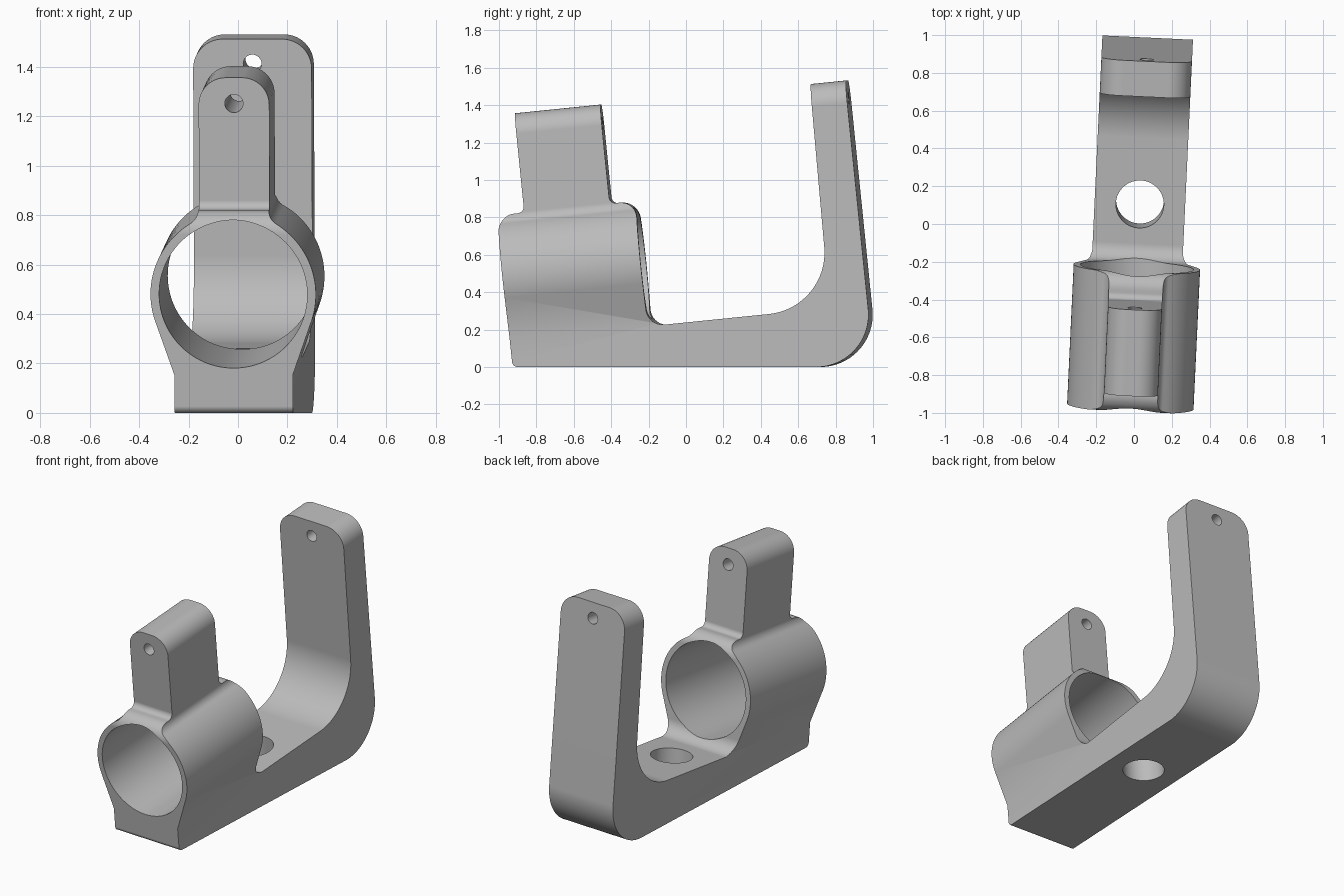
import bpy, bmesh, math
from mathutils import Vector, Matrix

if "Cube" in bpy.data.objects:
    bpy.data.objects.remove(bpy.data.objects["Cube"])

TILT, YAW = math.radians(5.8), math.radians(-2.7)
AXIS = Vector((0, math.cos(TILT), math.sin(TILT)))    # bore direction
UP = Vector((0, -math.sin(TILT), math.cos(TILT)))     # tower direction
ORIGIN = Vector((0, -0.96, 0))
SEAM = -0.06                                          # where ring block meets bracket


def rounded(points, steps=14):
    """Polygon of (a, b, radius) with filleted corners."""
    out = []
    n = len(points)
    for i, (a, b, r) in enumerate(points):
        p = Vector((a, b))
        if r == 0:
            out.append(p)
            continue
        d0 = (Vector(points[i - 1][:2]) - p).normalized()
        d1 = (Vector(points[(i + 1) % n][:2]) - p).normalized()
        half = d0.angle(d1) / 2
        c = p + (d0 + d1).normalized() * (r / math.sin(half))
        t = r / math.tan(half)
        v0, v1 = p + d0 * t - c, p + d1 * t - c
        sweep = v0.angle_signed(v1)                   # clockwise positive
        for k in range(steps + 1):
            g = -sweep * k / steps
            out.append(c + Matrix.Rotation(g, 2) @ v0)
    return out


def arc(cx, cy, r, a0, a1, n):
    return [Vector((cx + r * math.cos(math.radians(a0 + (a1 - a0) * k / n)),
                    cy + r * math.sin(math.radians(a0 + (a1 - a0) * k / n))))
            for k in range(n + 1)]


def prism(name, ring, sweep):
    """Solid swept from a 3D outline."""
    bm = bmesh.new()
    face = bm.faces.new([bm.verts.new(p) for p in ring])
    ext = bmesh.ops.extrude_face_region(bm, geom=[face])
    verts = [g for g in ext["geom"] if isinstance(g, bmesh.types.BMVert)]
    bmesh.ops.translate(bm, verts=verts, vec=sweep)
    bmesh.ops.recalc_face_normals(bm, faces=bm.faces)
    me = bpy.data.meshes.new(name)
    bm.to_mesh(me)
    bm.free()
    ob = bpy.data.objects.new(name, me)
    bpy.context.collection.objects.link(ob)
    return ob


def side_prism(name, pts, half):
    return prism(name, [Vector((-half, p.x, p.y)) for p in pts], Vector((2 * half, 0, 0)))


def axis_prism(name, pts, s0, s1):
    return prism(name, [ORIGIN + AXIS * s0 + Vector((p.x, 0, 0)) + UP * p.y for p in pts],
                 AXIS * (s1 - s0))


def boolean(ob, tool, op):
    m = ob.modifiers.new(op, "BOOLEAN")
    m.operation, m.object, m.solver = op, tool, "EXACT"
    bpy.context.view_layer.update()
    me = bpy.data.meshes.new_from_object(ob.evaluated_get(bpy.context.evaluated_depsgraph_get()))
    ob.modifiers.clear()
    ob.data = me
    bpy.data.objects.remove(tool)


# Ring clamp with front tower: side outline crossed with front outline
clamp = side_prism("ring_clamp_bracket", rounded([
    (-0.917, 0, 0.03), (SEAM, 0, 0), (SEAM, 0.231, 0), (-0.193, 0.217, 0.09),
    (-0.262, 0.888, 0.09), (-0.402, 0.873, 0.035), (-0.46, 1.45, 0), (-0.922, 1.45, 0),
    (-0.859, 0.825, 0.035), (-1.002, 0.812, 0.09)]), 0.5)
RC, RO = 0.478, 0.335
tower_top = arc(0.033, 1.235, 0.11, 0, 90, 14)
half = ([Vector((0.24, -0.4)), Vector((0.24, 0.15))]
        + arc(0, RC, RO, -19, 59.1, 30)
        + arc(0.203, 0.817, 0.06, 239.1, 180, 10) + tower_top)
front = half + [Vector((-p.x, p.y)) for p in reversed(half)]
boolean(clamp, axis_prism("front_outline", front, -0.4, 1.5), "INTERSECT")

# Rear L bracket
bracket = side_prism("rear_bracket", rounded([
    (SEAM, 0, 0), (1.018, 0, 0.28), (0.85, 1.65, 0), (0.662, 1.65, 0),
    (0.78, 0.316, 0.33), (SEAM, 0.231, 0)], 24), 0.24)
strap = rounded([(0.4, -0.6, 0), (0.4, 0.5, 0), (0.24, 0.5, 0), (0.24, 1.34, 0.12),
                 (-0.24, 1.34, 0.12), (-0.24, 0.5, 0), (-0.4, 0.5, 0), (-0.4, -0.6, 0)])
boolean(bracket, axis_prism("strap_outline", strap, 0.3, 2.6), "INTERSECT")

# Weld both blocks at the seam, dropping the inner caps
bm = bmesh.new()
bm.from_mesh(clamp.data)
bm.from_mesh(bracket.data)
caps = [f for f in bm.faces if all(abs(v.co.y - SEAM) < 1e-4 for v in f.verts)]
bmesh.ops.delete(bm, geom=caps, context="FACES")
bmesh.ops.remove_doubles(bm, verts=bm.verts, dist=5e-4)
bmesh.ops.dissolve_limit(bm, angle_limit=0.003, verts=bm.verts, edges=bm.edges)
bmesh.ops.recalc_face_normals(bm, faces=bm.faces)
bm.to_mesh(clamp.data)
bm.free()
bpy.data.objects.remove(bracket)

# Main bore, aligned pin holes, and mounting hole in the base
boolean(clamp, axis_prism("bore", arc(0, RC, 0.30, 0, 357, 119), -0.3, 1.15), "DIFFERENCE")
boolean(clamp, axis_prism("pin", arc(0, 1.24, 0.037, 0, 348.75, 31), -0.3, 2.6), "DIFFERENCE")
hole = [Vector((p.x, p.y, 0.245)) - UP * 0.5 for p in arc(0, 0.105, 0.127, 0, 354.375, 63)]
boolean(clamp, prism("mount_hole", hole, UP * 0.7), "DIFFERENCE")

# Finish: place, shade, colour
clamp.data.transform(Matrix.Translation((0.026, 0, 0)) @ Matrix.Rotation(YAW, 4, "Z"))
grey = bpy.data.materials.new("plain_grey")
grey.diffuse_color = (0.5, 0.5, 0.5, 1)
grey.use_nodes = True
grey.node_tree.nodes["Principled BSDF"].inputs["Base Color"].default_value = grey.diffuse_color
clamp.data.materials.clear()
clamp.data.materials.append(grey)
for poly in clamp.data.polygons:
    poly.material_index = 0
bpy.context.view_layer.objects.active = clamp
clamp.select_set(True)
bpy.ops.object.shade_smooth_by_angle(angle=math.radians(30))
wn = clamp.modifiers.new("even_shading", "WEIGHTED_NORMAL")
wn.keep_sharp = True
